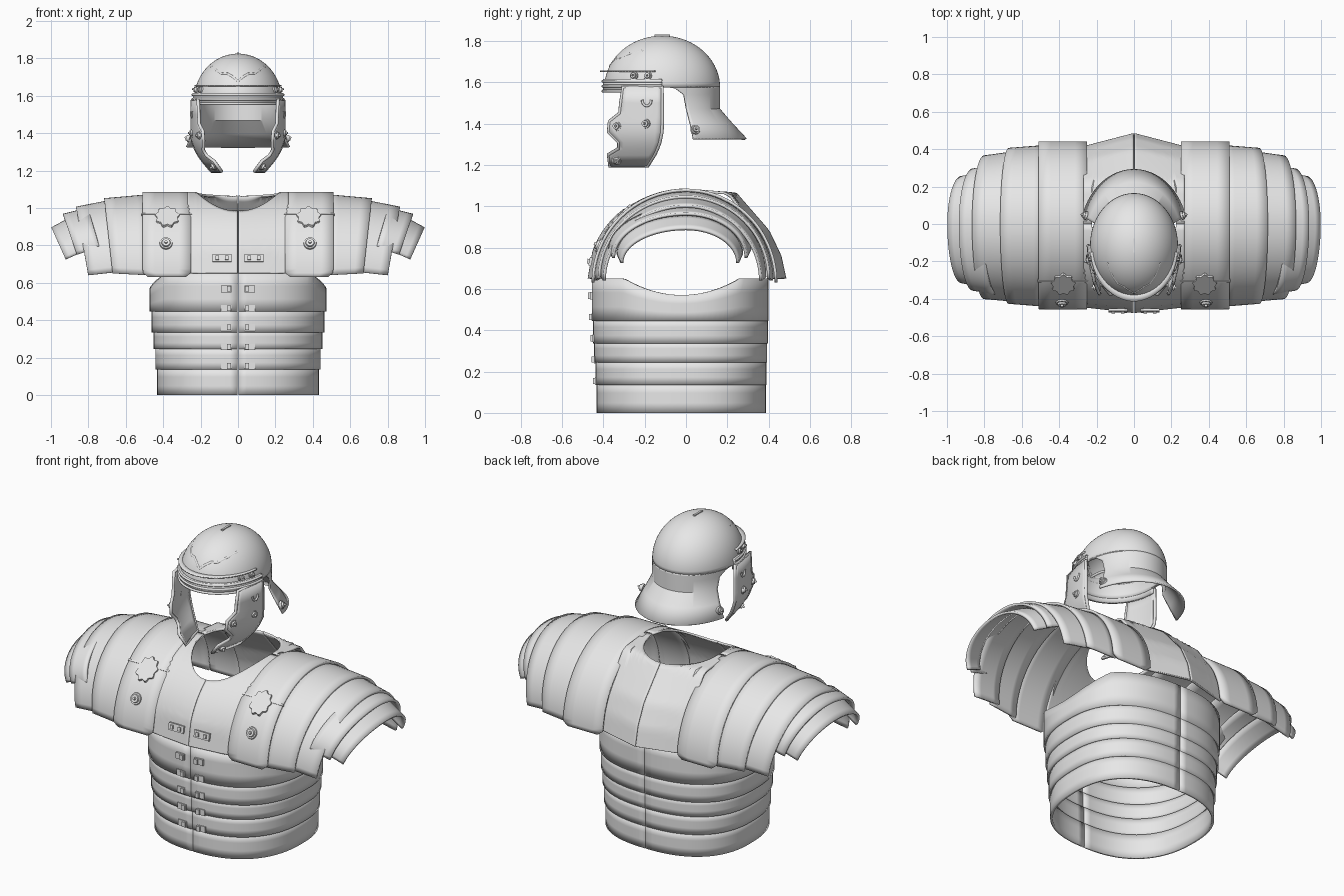
import bpy, bmesh
from math import sin, cos, pi, sqrt, asin, radians
from mathutils import Vector, Matrix

cube = bpy.data.objects.get("Cube")
if cube:
    bpy.data.objects.remove(cube)

steel = bpy.data.materials.new("steel grey")
steel.use_nodes = True
steel.diffuse_color = (0.8, 0.8, 0.8, 1)
steel.node_tree.nodes["Principled BSDF"].inputs["Base Color"].default_value = (0.8, 0.8, 0.8, 1)


def lerp(a, b, t):
    return a + (b - a) * t


def interp(table, k):
    """Value at k in a table of (key, value) pairs with rising keys."""
    for (k0, v0), (k1, v1) in zip(table, table[1:]):
        if k <= k1:
            return lerp(v0, v1, max(0, (k - k0) / (k1 - k0)))
    return table[-1][1]


def add_object(name, data, thick=0, mirror=True):
    ob = bpy.data.objects.new(name, data)
    bpy.context.collection.objects.link(ob)
    data.materials.append(steel)
    if mirror:
        ob.modifiers.new("Mirror", 'MIRROR')
    if thick:
        mod = ob.modifiers.new("Solidify", 'SOLIDIFY')
        mod.thickness, mod.offset = thick, 0
    return ob


def finish(name, bm, thick=0, mirror=True):
    me = bpy.data.meshes.new(name)
    bm.to_mesh(me)
    bm.free()
    return add_object(name, me, thick, mirror)


def sheet(name, f, nu, nv, thick=0.014):
    """Mirrored plate from a surface function f(u, v)."""
    bm = bmesh.new()
    g = [[bm.verts.new(f(i / nu, j / nv)) for j in range(nv + 1)] for i in range(nu + 1)]
    for i in range(nu):
        for j in range(nv):
            bm.faces.new((g[i][j], g[i + 1][j], g[i + 1][j + 1], g[i][j + 1]))
    bmesh.ops.remove_doubles(bm, verts=bm.verts, dist=0.0003)
    return finish(name, bm, thick)


def tube(name, points, radius, cyclic=False):
    cu = bpy.data.curves.new(name, 'CURVE')
    cu.dimensions = '3D'
    cu.bevel_depth, cu.bevel_resolution = radius, 2
    sp = cu.splines.new('POLY')
    sp.points.add(len(points) - 1)
    for p, co in zip(sp.points, points):
        p.co = (*co, 1)
    sp.use_cyclic_u = cyclic
    return add_object(name, cu)


def facing(loc, normal):
    z = Vector(normal).normalized()
    up = Vector((0, 0, 1))
    x = up.cross(z).normalized()
    m = Matrix((x, z.cross(x), z)).transposed().to_4x4()
    return Matrix.Translation(loc) @ m


def rosette(name, loc, normal, r):
    """Round stud: disc, raised ring and domed centre."""
    bm = bmesh.new()
    m = facing(loc, normal)
    for r1, r2, h in ((1, 0.9, 0.012), (0.75, 0.6, 0.022), (0.4, 0.2, 0.032)):
        bmesh.ops.create_cone(bm, cap_ends=True, segments=20, radius1=r1 * r, radius2=r2 * r,
                              depth=h, matrix=m @ Matrix.Translation((0, 0, h / 2 - 0.004)))
    finish(name, bm)


def boxes(name, m, parts):
    bm = bmesh.new()
    for loc, size in parts:
        bmesh.ops.create_cube(bm, size=1, matrix=m @ Matrix.Translation(loc) @ Matrix.Diagonal((*size, 1)))
    return finish(name, bm)


# Torso bands, each a half hoop stepping outward towards the top
for i, (z0, z1) in enumerate(((0, 0.145), (0.135, 0.25), (0.245, 0.345), (0.335, 0.455), (0.445, 0.65))):
    def band(u, v):
        a = u * pi
        rx, front, back = 0.425 + 0.01 * i, 0.425 + 0.006 * i, 0.38 + 0.003 * i
        c = cos(a)
        y = (-front if c > 0 else back) * abs(c) ** 0.83
        x = max(0.002, rx * sin(a) ** 0.83 if 0 < u < 1 else 0)
        top = min(z1, 0.57 + 0.08 * ((y + 0.02) / 0.28) ** 2) if i == 4 else z1
        return x, y, lerp(z0, top, v)
    sheet(f"torso_band_{i + 1}", band, 48, 3)
    boxes(f"band_buckle_{i + 1}", Matrix.Translation((0.062, -0.433 - 0.006 * i, 0.155 + 0.103 * i)),
          [((0, 0, 0), (0.056, 0.014, 0.036)), ((-0.014, -0.01, 0), (0.022, 0.016, 0.03))])

# Chest and back plates, cut away by the neck opening
front_curve = [(k / 20, 0.65 + 0.43 * sqrt(1 - (k / 20) ** 2)) for k in range(21)]
back_curve = [(0, 1.08), (0.5, 1.062), (0.83, 0.88), (0.95, 0.76), (1, 0.65)]
for name, sign, depth, taper, hole, curve in (
        ("chest_plate", -1, 0.47, 0.03, 0.30, front_curve),
        ("back_plate", 1, 0.48, 0.07, 0.24, back_curve)):
    def plate(u, v):
        x = 0.002 + 0.268 * u
        r = depth - taper * u
        neck = hole * sqrt(max(0, 1 - (x / 0.225) ** 2))
        end = pi / 2 - asin(neck / r)
        y = r * cos(v * end)
        return x, sign * y, interp(curve, y / r)
    sheet(name, plate, 24, 20, 0.012)
boxes("chest_buckle", facing((0.085, -0.462, 0.732), (0, -1, 0.2)),
      [((0, 0, 0), (0.1, 0.042, 0.014)), ((-0.025, 0, 0.01), (0.018, 0.022, 0.012)),
       ((0.025, 0, 0.01), (0.018, 0.022, 0.012))])

# Shoulder plates; each edge is top x, top z, bottom x, bottom z, front depth, back depth
shoulders = {
    "shoulder_strap": ((0.25, 1.078, 0.25, 0.63, 0.45, 0.435), (0.51, 1.078, 0.51, 0.63, 0.45, 0.435)),
    "shoulder_lame_1": ((0.48, 1.066, 0.48, 0.64, 0.435, 0.415), (0.715, 1.045, 0.67, 0.65, 0.42, 0.4)),
    "shoulder_lame_2": ((0.66, 1.04, 0.62, 0.66, 0.41, 0.385), (0.865, 1.0, 0.8, 0.64, 0.395, 0.36)),
    "shoulder_lame_3": ((0.8, 0.995, 0.74, 0.79, 0.37, 0.31), (0.935, 0.962, 0.86, 0.75, 0.35, 0.29)),
    "shoulder_lame_4": ((0.88, 0.952, 0.82, 0.77, 0.33, 0.27), (0.995, 0.89, 0.92, 0.725, 0.31, 0.25)),
}
for name, (inner, outer) in shoulders.items():
    def lame(u, v):
        xt, zt, xb, zb, yf, yb = (lerp(a, b, v) for a, b in zip(inner, outer))
        s, c = sin(u * pi), cos(u * pi)
        x = lerp(xb, xt, s)
        if name == "shoulder_strap":  # rounded lower corners
            k = max(0, 1 - s / 0.08)
            x -= (v - 0.5) * 0.06 * (1 - sqrt(1 - k * k))
        return x, -c * (yf if c > 0 else yb), lerp(zb, zt, s)
    sheet(name, lame, 64 if name == "shoulder_strap" else 40, 4)


def on_strap(z):
    a = asin((z - 0.63) / 0.448)
    return (-0.457 * cos(a), (0, -cos(a) / 0.45, sin(a) / 0.448))


# Hinge, lobed ornament and stud on each strap
y, n = on_strap(0.965)
boxes("strap_hinge", facing((0.38, y, 0.965), n), [((0, 0, 0), (0.27, 0.01, 0.014))])
y, n = on_strap(0.95)
bm = bmesh.new()
bmesh.ops.create_cone(bm, cap_ends=True, segments=72, radius1=0.064, radius2=0.06, depth=0.02)
for k, v in enumerate(bm.verts):
    angle = Vector((v.co.x, v.co.y)).angle_signed(Vector((0, 1)))
    v.co.xy *= 1 + 0.09 * cos(9 * angle)
    v.co.y *= 1.15
bm.transform(facing((0.378, y, 0.95), n))
finish("hinge_ornament", bm)
y, n = on_strap(0.81)
rosette("strap_stud", (0.385, y, 0.81), n, 0.036)

# Helmet bowl
CY, RX, RY, ZB = -0.115, 0.23, 0.275, 1.575


def ring(a, z, grow=0.0):
    return (RX + grow) * sin(a), CY + (RY + grow) * cos(a), z


def bowl(u, v):
    a, t = u * pi, v * pi / 2
    return RX * cos(t) * sin(a), CY + RY * cos(t) * cos(a), ZB + 0.245 * sin(t)


sheet("helmet_bowl", bowl, 32, 18, 0.01)

# Back of the helmet with the flared neck guard: z, opening angle, x radius, y radius, centre
rows = ((1.58, 92, RX, RY, CY), (1.57, 77, RX, RY, CY), (1.54, 68, RX, RY, CY), (1.47, 65, RX, RY, CY),
        (1.40, 70, 0.252, 0.305, -0.085), (1.325, 75, 0.284, 0.345, -0.055))


def neck(u, v):
    z, a, rx, ry, cy = rows[round(v * 5)]
    a = radians(a) * u
    return rx * sin(a), cy + ry * cos(a), z


sheet("neck_guard", neck, 24, 5, 0.01)
rosette("neck_guard_stud", (0.258, 0.045, 1.37), (1, 0.3, 0.3), 0.024)

# Brow band with ridges, thin peak and crest mount
sheet("brow_band", lambda u, v: ring(lerp(pi / 2, pi, u), lerp(1.55, 1.615, v), 0.004), 24, 2, 0.014)
for i in range(3):
    tube(f"brow_ridge_{i + 1}", [ring(lerp(pi / 2, pi, k / 24), 1.557 + 0.024 * i, 0.012) for k in range(25)], 0.007)
sheet("brow_peak", lambda u, v: ring(lerp(0.54 * pi, pi, u), 1.653, lerp(-0.02, 0.005 + 0.02 * u, v)), 24, 2, 0.006)
boxes("crest_mount", Matrix.Translation((0, CY, 1.82)), [((0, 0, 0), (0.012, 0.075, 0.02))])
for i, y in enumerate((-0.25, -0.185)):
    x = RX * sqrt(1 - ((y - CY) / RY) ** 2)
    rosette(f"brow_stud_{i + 1}", (x * 0.98, y, 1.63), (x / RX ** 2, (y - CY) / RY ** 2, 1), 0.022)


def on_bowl(x, z):
    return x, CY - RY * sqrt(max(0, 1 - (x / RX) ** 2 - ((z - ZB) / 0.245) ** 2)), z


# Raised eyebrow ornament
for name, pts, r in (
        ("eyebrow", ((0, 1.675), (0.03, 1.70), (0.055, 1.715), (0.085, 1.715), (0.115, 1.735), (0.14, 1.752)), 0.008),
        ("eyebrow_border", ((0.14, 1.752), (0.152, 1.735), (0.145, 1.705), (0.11, 1.688), (0.06, 1.683), (0, 1.67)), 0.005)):
    tube(name, [on_bowl(*p) for p in pts], r)

# Cheek guards: height, front edge, rear edge
cheek = ((1.575, -0.305, -0.115), (1.5, -0.315, -0.115), (1.45, -0.32, -0.115), (1.41, -0.37, -0.115),
         (1.36, -0.375, -0.117), (1.31, -0.325, -0.127), (1.28, -0.325, -0.138), (1.25, -0.375, -0.152),
         (1.195, -0.37, -0.185))


def cheek_point(y, z):
    drop = max(0, (1.37 - z) / 0.175)
    return 0.245 - 0.06 * ((CY - y) / 0.26) ** 2 - 0.1 * drop ** 1.5, y, z


def cheek_surface(u, v):
    z, y0, y1 = cheek[round(v * 8)]
    return cheek_point(lerp(y0, y1, u), z)


sheet("cheek_guard", cheek_surface, 8, 8, 0.012)
tube("cheek_guard_rim", [cheek_point(f, z) for z, f, r in cheek] + [cheek_point(r, z) for z, f, r in reversed(cheek)],
     0.009, True)
for i, (y, z) in enumerate(((-0.335, 1.388), (-0.195, 1.40), (-0.335, 1.225))):
    rosette(f"cheek_stud_{i + 1}", cheek_point(y, z), (1, -0.35, -0.6 if z < 1.3 else 0), 0.025)
tube("cheek_hinge", [Vector(cheek_point(-0.19 + 0.022 * cos(k * pi / 8), 1.515 - 0.03 * sin(k * pi / 8)))
                     + Vector((0.008, 0, 0)) for k in range(9)], 0.006)

# Smooth shading with sharp edges kept
bpy.ops.object.select_all(action='DESELECT')
for ob in bpy.context.collection.objects:
    if ob.type == 'MESH':
        ob.select_set(True)
        bpy.context.view_layer.objects.active = ob
bpy.ops.object.shade_smooth_by_angle(angle=radians(35))
